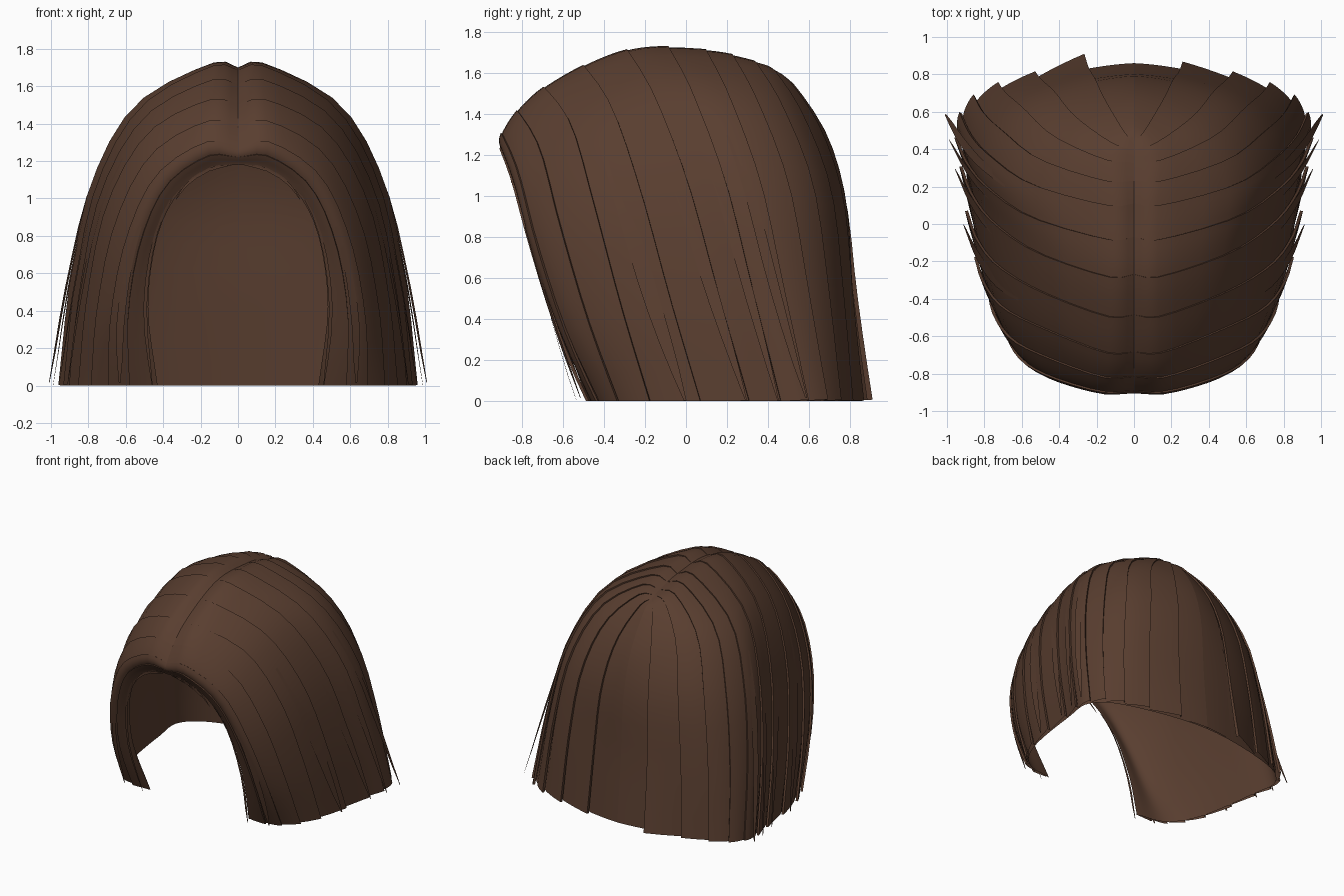
import bpy, math, random
from mathutils import Vector

if "Cube" in bpy.data.objects:
    bpy.data.objects.remove(bpy.data.objects["Cube"])

random.seed(4)
brown = bpy.data.materials.new("dark_brown_hair")
brown.diffuse_color = (0.100, 0.048, 0.029, 1)
brown.use_nodes = True
brown.node_tree.nodes["Principled BSDF"].inputs["Base Color"].default_value = brown.diffuse_color

# Guide strands (right half), face edge to back centre; each runs from parting to hem
GUIDES = [
    [(0, -.87, 1.18), (.15, -.86, 1.16), (.31, -.82, 1.04), (.43, -.74, .80), (.48, -.63, .42), (.43, -.48, 0)],
    [(0, -.89, 1.27), (.17, -.89, 1.29), (.43, -.815, 1.11), (.585, -.725, .77), (.66, -.59, .37), (.67, -.42, 0)],
    [(0, -.69, 1.49), (.15, -.69, 1.51), (.47, -.565, 1.335), (.685, -.455, .95), (.785, -.32, .45), (.82, -.18, 0)],
    [(0, -.28, 1.68), (.14, -.29, 1.69), (.51, -.16, 1.475), (.74, 0, 1.06), (.85, .15, .52), (.90, .30, 0)],
    [(0, .10, 1.68), (.14, .09, 1.695), (.54, .20, 1.475), (.76, .35, 1.06), (.86, .46, .55), (.91, .575, 0)],
    [(0, .36, 1.63), (.14, .38, 1.62), (.38, .505, 1.415), (.52, .645, 1.04), (.60, .705, .52), (.64, .74, 0)],
    [(0, .43, 1.60), (0, .52, 1.53), (0, .68, 1.28), (0, .77, .95), (0, .80, .5), (0, .845, 0)],
]
GUIDES = [[Vector(p) for p in g] for g in GUIDES]


def spline(pts, t):
    """Smooth curve through pts; pts has one extra point at each end."""
    i = min(max(int(math.floor(t)), 0), len(pts) - 4)
    f = t - i
    a, b, c, d = pts[i:i + 4]
    return 0.5 * (2 * b + (c - a) * f + (2 * a - 5 * b + 4 * c - d) * f * f
                  + (3 * b - a - 3 * c + d) * f ** 3)


def along(g, s):
    return spline([2 * g[0] - g[1]] + g + [2 * g[-1] - g[-2]], s * 5)


def surf(u, s):
    """Point on the hair form: u 0..6 face to back, s 0..1 parting to hem."""
    r = [along(g, s) for g in GUIDES]
    m = r[5].copy()
    m.x = -m.x
    return spline([2 * r[0] - r[1]] + r + [m], u)


def point(u, s, lift, side):
    p = surf(u, s)
    e = 0.02
    sm = max(s, 0.03)
    n = (surf(u + e, sm) - surf(u - e, sm)).cross(surf(u, sm + e) - surf(u, sm - e))
    n.normalize()
    if n.dot(p - Vector((0, 0, .5))) < 0:
        n = -n
    p = p + n * lift
    if s == 0:
        p.x = 0
    return (p.x * side, p.y, max(p.z, 0))


def sheet(name, grid, side):
    """Surface from a grid of points."""
    rows, cols = len(grid), len(grid[0])
    faces = []
    for i in range(rows - 1):
        for j in range(cols - 1):
            a = i * cols + j
            f = (a, a + cols, a + cols + 1, a + 1)
            faces.append(f if side < 0 else f[::-1])
    me = bpy.data.meshes.new(name)
    me.from_pydata([p for r in grid for p in r], [], faces)
    me.materials.append(brown)
    ob = bpy.data.objects.new(name, me)
    bpy.context.collection.objects.link(ob)
    for p in me.polygons:
        p.use_smooth = True
    bpy.context.view_layer.objects.active = ob
    ob.select_set(True)
    bpy.ops.object.shade_smooth_by_angle(angle=math.radians(40))
    ob.select_set(False)
    return ob


def lock(name, side, u0, u1, raise_back, ragged=0.0):
    """Overlapping lock, raised toward its rear edge with a turned-under edge."""
    grid = []
    n = 16
    for i in range(n + 1):
        s = i / n
        jag = random.uniform(0, ragged) if i > 0 else 0
        row = []
        for j in range(6):
            v = j / 5
            lift = 0.005 + v * (0.010 * min(1, s * 5) + raise_back * s ** 3)
            u = u0 + (u1 - u0) * v + (jag if j == 0 else 0)
            row.append(point(u, s, lift, side))
        row.append(point(u1, s, 0.002 + raise_back * s ** 3 * 0.8, side))
        grid.append(row)
    sheet(name, grid, side)


def wisp(name, side, u, width, s0, s1, flare, drift=0.0):
    """Thin pointed strand standing off the form."""
    grid = []
    for i in range(9):
        t = i / 8
        s = s0 + (s1 - s0) * t
        w = width * math.sin(math.pi * (0.12 + 0.86 * t)) ** 0.7
        c = u + drift * t
        grid.append([point(c + k * w / 2, s, 0.012 + flare * t * t, side) for k in (-1, 1)])
    sheet(name, grid, side)


for side, tag in ((1, "right"), (-1, "left")):
    # Smooth inner layer
    sheet("inner_hair_" + tag,
          [[point(6 * j / 36, i / 20, 0, side) for j in range(37)] for i in range(21)], side)

    # Overlapping outer locks from face to back
    bounds = [0, .55, 1.0, 1.5, 2.0, 2.5, 3.0, 3.5, 4.0, 4.4, 4.8, 5.2, 5.6]
    for k in range(len(bounds) - 1):
        back = 0.03 if bounds[k] > 3.9 else 0.018
        if side < 0 and k == len(bounds) - 2:
            back = 0.072
        lock(f"lock_{tag}_{k + 1}", side, bounds[k], bounds[k + 1] + .03, back,
             ragged=0.1 if k == 0 else 0)
    lock("back_lock_" + tag, side, 5.62, 6.0, 0.0)

    # Loose side strands flaring outward
    for k, (u, fl) in enumerate(((2.3, .04), (2.9, .045), (3.4, .05), (3.8, .084))):
        wisp(f"side_strand_{tag}_{k + 1}", side, u, .16, .5, 1.0, fl, .1)

    # Thin strands along the face opening
    wisp(f"face_strand_{tag}_1", side, .12, .14, .45, 1.0, .05, -.05)
    wisp(f"face_strand_{tag}_2", side, .75, .2, .55, .98, .045, .0)
    for k in range(4):
        wisp(f"fringe_strand_{tag}_{k + 1}", side, .05, .12, .05 + k * .07, .2 + k * .08, .008, -.15)
